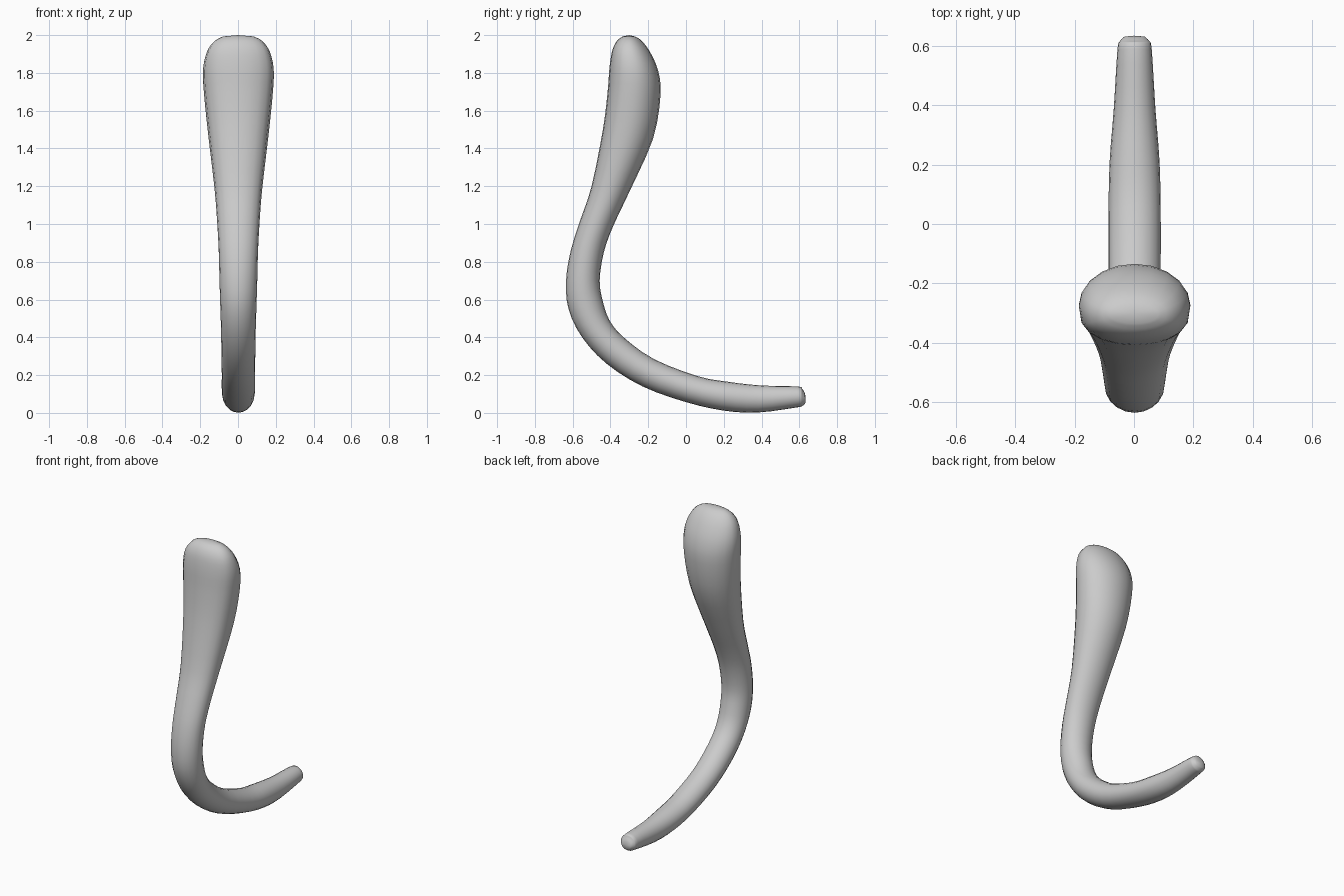
import bpy, bmesh, math
from mathutils import Vector

if "Cube" in bpy.data.objects:
    bpy.data.objects.remove(bpy.data.objects["Cube"])

# Sections along the handle: outer (y, z), inner (y, z), half width, flattening of the front
SECTIONS = [
    (-0.335, 1.993, -0.27, 1.993, 0.08, 0.1),
    (-0.365, 1.97, -0.235, 1.97, 0.125, 0.2),
    (-0.39, 1.92, -0.19, 1.91, 0.165, 0.3),
    (-0.405, 1.83, -0.147, 1.81, 0.187, 0.3),
    (-0.415, 1.70, -0.135, 1.68, 0.182, 0.3),
    (-0.44, 1.50, -0.175, 1.45, 0.160, 0.3),
    (-0.50, 1.20, -0.30, 1.17, 0.126, 0.2),
    (-0.56, 1.02, -0.385, 0.99, 0.112, 0.1),
    (-0.61, 0.86, -0.435, 0.85, 0.104, 0.1),
    (-0.635, 0.70, -0.457, 0.70, 0.100, 0),
    (-0.622, 0.55, -0.44, 0.59, 0.096, 0),
    (-0.55, 0.40, -0.405, 0.49, 0.092, 0),
    (-0.42, 0.26, -0.33, 0.40, 0.090, 0),
    (-0.23, 0.14, -0.17, 0.285, 0.088, 0),
    (0.00, 0.057, 0.06, 0.195, 0.088, 0),
    (0.20, 0.012, 0.22, 0.165, 0.084, 0),
    (0.38, 0.002, 0.40, 0.145, 0.070, 0),
    (0.58, 0.028, 0.59, 0.14, 0.058, 0),
    (0.615, 0.036, 0.615, 0.128, 0.050, 0),
    (0.632, 0.052, 0.63, 0.102, 0.034, 0),
]
SIDES, STEPS = 20, 3


def blend(a, b, c, d, t):
    """Catmull-Rom value between b and c."""
    return 0.5 * (2*b + (c - a)*t + (2*a - 5*b + 4*c - d)*t*t + (3*b - a - 3*c + d)*t**3)


def smooth_sections():
    n = len(SECTIONS)
    for i in range(n - 1):
        keys = [SECTIONS[max(0, min(n - 1, i + k))] for k in (-1, 0, 1, 2)]
        for s in range(STEPS):
            yield [blend(*vals, s / STEPS) for vals in zip(*keys)]
    yield SECTIONS[-1]


# Curved tapering body with bulbous top
bm = bmesh.new()
rings = []
for oy, oz, iy, iz, hw, flat in smooth_sections():
    outer, inner = Vector((0, oy, oz)), Vector((0, iy, iz))
    mid, half = (outer + inner) / 2, (inner - outer) / 2
    ring = []
    for k in range(SIDES):
        a = 2 * math.pi * k / SIDES
        c, s = math.cos(a), math.sin(a)
        # flatter on the outer face
        u = math.copysign(abs(c) ** (1 - flat), c) if c < 0 else c
        ring.append(bm.verts.new(mid + half * u + Vector((hw * s + 0.002, 0, 0))))
    rings.append(ring)
for r0, r1 in zip(rings, rings[1:]):
    for k in range(SIDES):
        j = (k + 1) % SIDES
        bm.faces.new((r0[k], r0[j], r1[j], r1[k]))

# Rounded top and blunt tip
for ring, pole in ((rings[0], (0, -0.30, 2.0)), (rings[-1], (0, 0.634, 0.077))):
    p = bm.verts.new(pole)
    for k in range(SIDES):
        bm.faces.new((ring[k], ring[(k + 1) % SIDES], p))
bmesh.ops.recalc_face_normals(bm, faces=bm.faces)

mesh = bpy.data.meshes.new("curved_handle")
bm.to_mesh(mesh)
bm.free()
handle = bpy.data.objects.new("curved_handle", mesh)
bpy.context.collection.objects.link(handle)
bpy.context.view_layer.objects.active = handle
handle.select_set(True)
bpy.ops.object.shade_smooth_by_angle(angle=math.radians(50))
